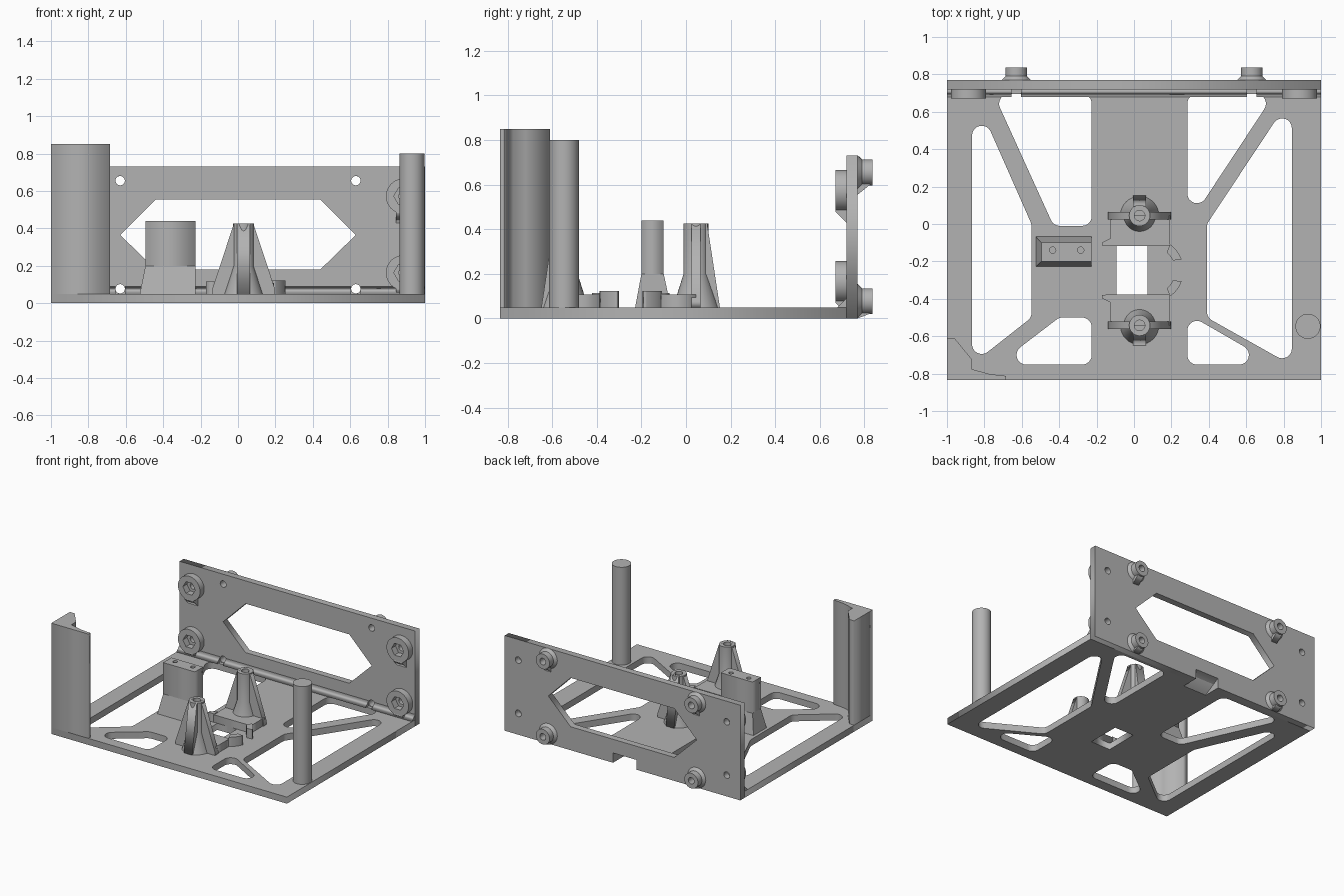
import bpy, bmesh
from math import pi, cos, sin, tan
from mathutils import Matrix, Vector

if "Cube" in bpy.data.objects:
    bpy.data.objects.remove(bpy.data.objects["Cube"])

grey = bpy.data.materials.new("plain grey")
grey.use_nodes = True
colour = (0.45, 0.45, 0.45, 1)
grey.diffuse_color = colour
grey.node_tree.nodes["Principled BSDF"].inputs["Base Color"].default_value = colour

AXES = {"z": Matrix.Identity(4),
        "y": Matrix.Rotation(pi / 2, 4, "X"),
        "x": Matrix(((0, 0, 1, 0), (1, 0, 0, 0), (0, 1, 0, 0), (0, 0, 0, 1)))}


def finish(name, bm, smooth=False):
    bmesh.ops.remove_doubles(bm, verts=bm.verts, dist=1e-5)
    bmesh.ops.recalc_face_normals(bm, faces=bm.faces)
    mesh = bpy.data.meshes.new(name)
    bm.to_mesh(mesh)
    bm.free()
    mesh.materials.append(grey)
    ob = bpy.data.objects.new(name, mesh)
    bpy.context.collection.objects.link(ob)
    if smooth:
        bpy.ops.object.select_all(action="DESELECT")
        ob.select_set(True)
        bpy.context.view_layer.objects.active = ob
        bpy.ops.object.shade_smooth_by_angle(angle=0.6)
    return ob


def circle(u, v, r, n=32):
    return [(u + r * cos(2 * pi * i / n), v + r * sin(2 * pi * i / n)) for i in range(n)]


def rect(u0, u1, v0, v1):
    return [(u0, v0), (u1, v0), (u1, v1), (u0, v1)]


def rounded(corners, r=0.052, steps=8):
    """Outline with every corner replaced by a tangent arc."""
    out = []
    for i, c in enumerate(corners):
        p = Vector(c)
        a = (Vector(corners[i - 1]) - p).normalized()
        b = (Vector(corners[(i + 1) % len(corners)]) - p).normalized()
        half = a.angle(b) / 2
        centre = p + (a + b).normalized() * (r / sin(half))
        start = p + a * (r / tan(half)) - centre
        sweep = start.angle_signed(p + b * (r / tan(half)) - centre)
        for k in range(steps + 1):
            t = -sweep * k / steps
            out.append(tuple(centre + Matrix.Rotation(t, 2) @ start))
    return out


def prism(name, axis, lo, hi, outline, holes=(), smooth=False):
    """Extrude a flat outline with holes from lo to hi along an axis."""
    curve = bpy.data.curves.new(name, "CURVE")
    curve.dimensions, curve.fill_mode = "2D", "BOTH"
    curve.extrude = (hi - lo) / 2
    for pts in [outline, *holes]:
        spline = curve.splines.new("POLY")
        spline.points.add(len(pts) - 1)
        for sp, p in zip(spline.points, pts):
            sp.co = (p[0], p[1], 0, 1)
        spline.use_cyclic_u = True
    temp = bpy.data.objects.new(name, curve)
    bm = bmesh.new()
    mesh = temp.to_mesh()
    bm.from_mesh(mesh)
    temp.to_mesh_clear()
    bpy.data.objects.remove(temp)
    shift = Vector([(lo + hi) / 2 if a == axis else 0 for a in "xyz"])
    bm.transform(Matrix.Translation(shift) @ AXES[axis])
    return finish(name, bm, smooth)


def lathe(name, profile, place, n=32):
    """Spin a (radius, height) profile into a closed ring or solid."""
    bm = bmesh.new()
    vs = [bm.verts.new((r, 0, z)) for r, z in profile]
    edges = [bm.edges.new((vs[i - 1], vs[i])) for i in range(len(vs))]
    bmesh.ops.spin(bm, geom=vs + edges, axis=(0, 0, 1), cent=(0, 0, 0),
                   angle=2 * pi, steps=n, use_merge=True)
    bm.transform(place)
    return finish(name, bm, True)


def loft(name, bottom, top, z0, z1):
    bm = bmesh.new()
    a = [bm.verts.new((x, y, z0)) for x, y in bottom]
    b = [bm.verts.new((x, y, z1)) for x, y in top]
    bm.faces.new(a)
    bm.faces.new(b)
    for i in range(len(a)):
        bm.faces.new((a[i - 1], a[i], b[i], b[i - 1]))
    return finish(name, bm)


def cut(ob, cutter):
    mod = ob.modifiers.new("cut", "BOOLEAN")
    mod.operation, mod.object, mod.solver = "DIFFERENCE", cutter, "EXACT"
    bpy.context.view_layer.objects.active = ob
    bpy.ops.object.modifier_apply(modifier=mod.name)
    bpy.data.objects.remove(cutter)


# Base plate with lightening holes and a central window
FRONT, BACK, T = -0.835, 0.77, 0.05
openings = [rounded(c) for c in (
    [(-0.866, 0.72), (-0.548, 0), (-0.548, -0.5), (-0.866, -0.75)],
    [(-0.75, 0.695), (-0.226, 0.695), (-0.226, -0.01), (-0.43, -0.01)],
    [(-0.40, -0.5), (-0.226, -0.5), (-0.226, -0.752), (-0.73, -0.752)],
    [(0.285, 0.695), (0.75, 0.695), (0.285, -0.01)],
    [(0.844, 0.685), (0.39, 0), (0.39, -0.5), (0.844, -0.755)],
    [(0.285, -0.48), (0.285, -0.752), (0.757, -0.752)])]
base = prism("base_plate", "z", 0, T, rect(-1, 1, FRONT, 0.72),
             openings + [rect(-0.093, 0.073, -0.376, -0.118)])

# Back panel with a long hexagonal window and screw holes
BOSS_X, BOLT_X = 0.885, 0.63
hexagon = [(-0.63, 0.365), (-0.44, 0.555), (0.44, 0.555),
           (0.63, 0.365), (0.44, 0.18), (-0.44, 0.18)]
holes = [hexagon]
for s in (-1, 1):
    holes += [circle(s * BOLT_X, z, 0.025, 20) for z in (0.077, 0.655)]
    holes += [circle(s * BOSS_X, z, 0.025, 20) for z in (0.163, 0.572)]
panel = prism("back_panel", "y", 0.72, BACK, rect(-1, 1, 0, 0.73), holes)

# Cable notch under the back edge
for part in (base, panel):
    cut(part, prism("notch_cutter", "x", -0.12, 0.08,
                    [(0.62, -0.02), (0.8, -0.02), (0.8, 0.075), (0.765, 0.075), (0.64, 0.005)]))

# Fillet strips where the panel meets the base
for x0, x1 in ((-1, -0.655), (-0.605, 0.605), (0.655, 1)):
    prism("panel_fillet", "x", x0, x1, [(0.68, T), (0.72, T), (0.72, T + 0.04)])

# Nut bosses on the inside of the panel, bolt bosses on the outside
for s in (-1, 1):
    for z in (0.163, 0.572):
        x = s * BOSS_X
        prism("nut_boss", "y", 0.67, 0.72, circle(x, z, 0.094, 40),
              [circle(x, z, 0.052, 6)], True)
        prism("nut_boss_rib", "x", x - 0.04, x + 0.04,
              [(0.67, z - 0.085), (0.72, z - 0.06), (0.72, z - 0.142), (0.67, z - 0.092)])
    for z in (0.077, 0.655):
        x = s * BOLT_X
        lathe("bolt_boss",
              [(0.025, 0), (0.077, 0), (0.058, 0.02), (0.058, 0.067), (0.025, 0.067)],
              Matrix.Translation((x, BACK, z)) @ Matrix.Rotation(-pi / 2, 4, "X"))
        low = max(z - 0.1, 0)
        prism("bolt_boss_rib", "x", x - 0.025, x + 0.025,
              [(BACK, z - 0.04), (BACK, low), (0.825, z - 0.056), (0.825, z - 0.045)])

# Corner guard and round pillar at the front
prism("corner_guard", "z", T, 0.85,
      [(-1, FRONT), (-0.685, FRONT), (-0.685, -0.812), (-0.77, -0.803), (-0.87, -0.775),
       (-0.87, -0.72), (-0.96, -0.61), (-1, -0.61)])
prism("pillar", "z", T, 0.8, circle(0.93, -0.547, 0.067, 40), (), True)

# Block post with two screw holes and a flared foot
top = rect(-0.495, -0.226, -0.2, -0.1)
prism("block_post", "z", 0.2, 0.44, top,
      [circle(x, -0.14, 0.017, 16) for x in (-0.435, -0.285)])
loft("block_post_foot", rect(-0.525, -0.226, -0.228, -0.068), top, T, 0.2)

# Standoffs, each with a foot, side wings, outward fin, slab and clips
CX, TOP = 0.03, 0.425
for cy, out in ((0.045, 1), (-0.542, -1)):
    lathe("standoff", [(0.028, T), (0.103, T), (0.056, 0.2), (0.056, TOP), (0.028, TOP)],
          Matrix.Translation((CX, cy, 0)))
    for s in (-1, 1):
        prism("standoff_wing", "y", cy - 0.02, cy + 0.02,
              [(CX + s * 0.035, T), (CX + s * 0.168, T), (CX + s * 0.168, 0.075),
               (CX + s * 0.052, TOP), (CX + s * 0.035, TOP)])
    prism("standoff_fin", "x", CX - 0.035, CX + 0.035,
          [(cy + out * d, z) for d, z in ((0.035, T), (0.107, T), (0.05, TOP), (0.035, TOP))])
    edge = -0.118 if out > 0 else -0.377
    prism("clip_slab", "z", T, 0.108, rect(-0.125, 0.192, *sorted((cy, edge))))
    prism("clip_tab", "z", T, 0.115,
          [(-0.12, edge), (-0.17, edge + out * 0.002), (-0.17, edge + out * 0.02),
           (-0.12, edge + out * 0.045)])
    arc = [(r, pi * a / 180) for r, angles in ((0.17, range(20, 56, 5)), (0.125, range(50, 24, -5)))
           for a in angles]
    prism("clip_arc", "z", T, 0.122,
          [(0.095 + r * cos(a), -0.248 + out * r * sin(a)) for r, a in arc])
